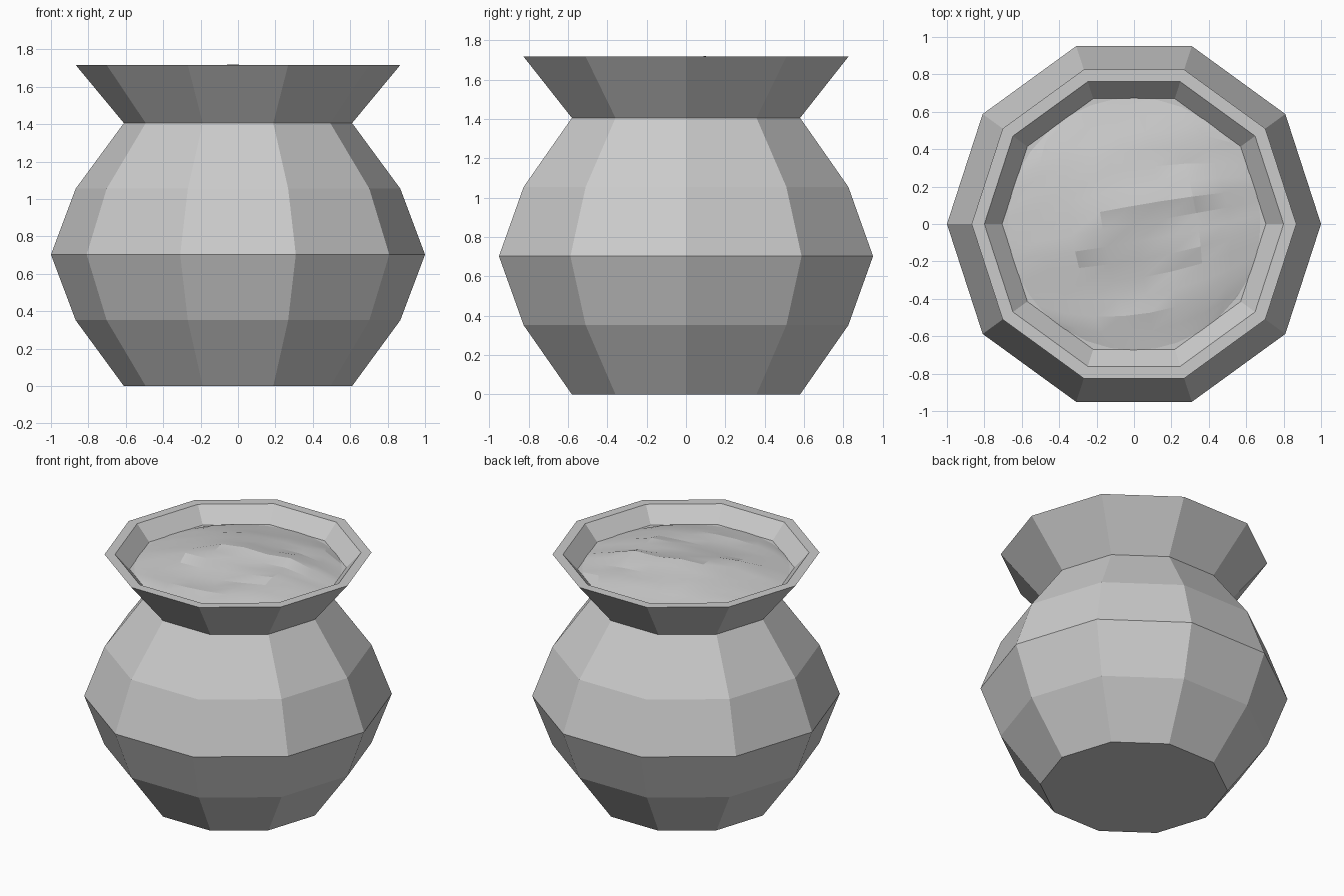
import bpy, bmesh, math, random

if "Cube" in bpy.data.objects:
    bpy.data.objects.remove(bpy.data.objects["Cube"])

random.seed(4)
SIDES = 10


def make_object(name, bm):
    bmesh.ops.recalc_face_normals(bm, faces=bm.faces)
    mesh = bpy.data.meshes.new(name)
    bm.to_mesh(mesh)
    bm.free()
    obj = bpy.data.objects.new(name, mesh)
    bpy.context.collection.objects.link(obj)
    return obj


def lathe(name, profile, sides):
    """Closed faceted solid from (radius, height) pairs."""
    bm = bmesh.new()
    rings = [[bm.verts.new((r * math.cos(math.tau * i / sides),
                            r * math.sin(math.tau * i / sides), z))
              for i in range(sides)] for r, z in profile]
    for a, b in zip(rings, rings[1:]):
        for i in range(sides):
            j = (i + 1) % sides
            bm.faces.new((a[i], a[j], b[j], b[i]))
    bm.faces.new(rings[0][::-1])
    bm.faces.new(rings[-1])
    return make_object(name, bm)


# Pot: foot, belly, neck, flared rim and inner lip
lathe("pot", [(0.61, 0), (0.868, 0.352), (1, 0.703), (0.868, 1.055),
              (0.61, 1.406), (0.868, 1.717), (0.80, 1.717), (0.705, 1.61)], SIDES)

# Contents: uneven rippled surface, grid rounded into a disc
BUMPS = [(-0.08, 0.08, 0.22, 0.16, 0.055), (0.34, 0.17, 0.18, 0.10, 0.045),
         (-0.3, -0.12, 0.2, 0.10, 0.03), (0.3, -0.1, 0.25, 0.10, 0.03),
         (-0.1, -0.36, 0.3, 0.10, -0.025), (0.1, 0.36, 0.35, 0.12, 0.01)]
TILT = math.radians(10)
bm = bmesh.new()
bmesh.ops.create_grid(bm, x_segments=8, y_segments=14, size=1)
for v in bm.verts:
    u, w = v.co.x, v.co.y
    x = 0.675 * u * math.sqrt(1 - w * w / 2)
    y = 0.675 * w * math.sqrt(1 - u * u / 2)
    edge = max(abs(u), abs(w))
    x, y = (x * math.cos(TILT) - y * math.sin(TILT),
            x * math.sin(TILT) + y * math.cos(TILT))
    z = 0.05 + random.uniform(-0.008, 0.008)
    for bx, by, sx, sy, h in BUMPS:
        z += h * math.exp(-((x - bx) / sx) ** 2 - ((y - by - 0.18 * (x - bx)) / sy) ** 2)
    v.co = (x, y, 1.612 + z * min(1, (1 - edge) * 2.5))
contents = make_object("contents", bm)
if contents.data.polygons[0].normal.z < 0:
    contents.data.flip_normals()
bpy.context.view_layer.objects.active = contents
contents.select_set(True)
bpy.ops.object.shade_smooth_by_angle(angle=math.radians(12))
